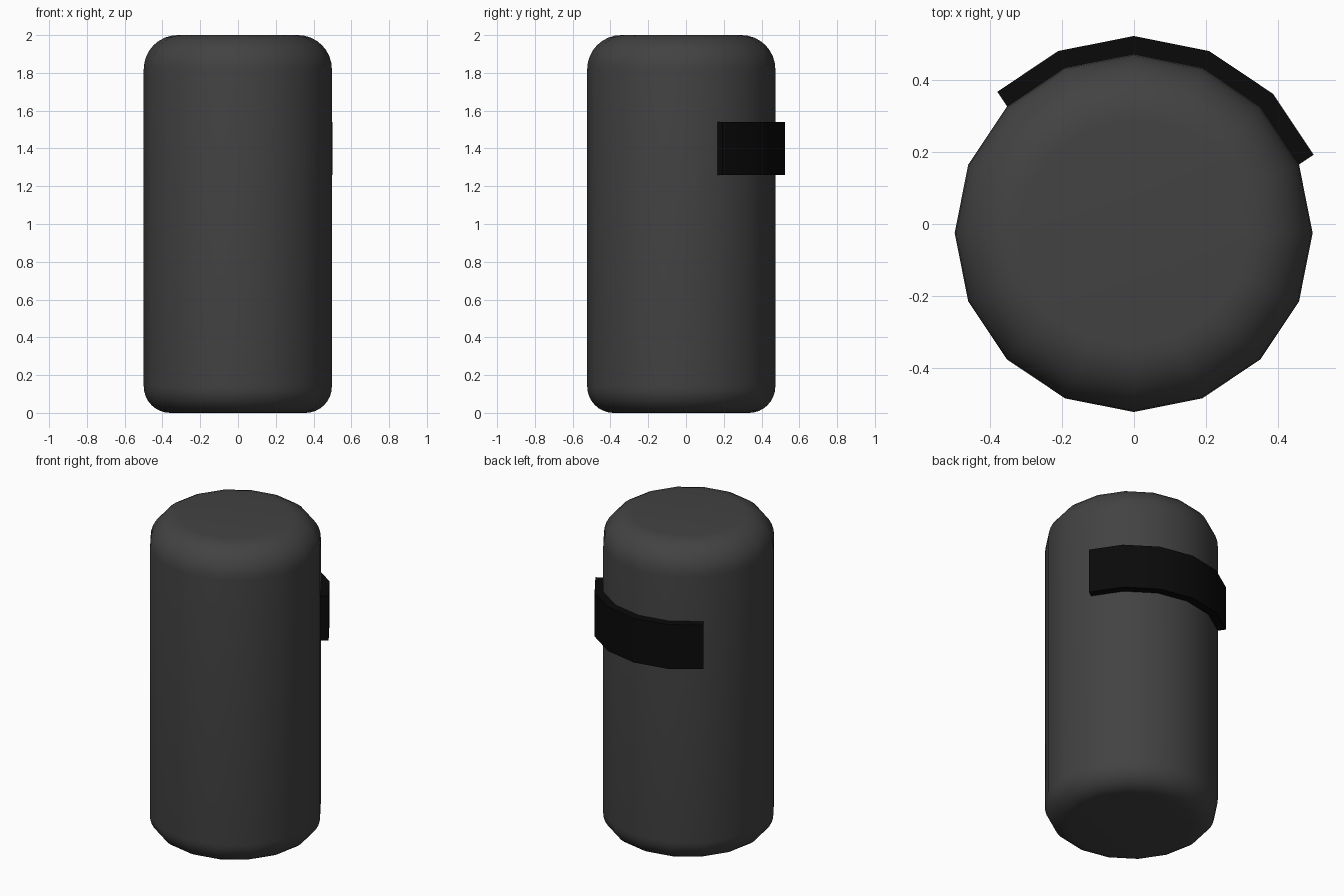
import bpy, bmesh
from math import sin, cos, pi, radians

if "Cube" in bpy.data.objects:
    bpy.data.objects.remove(bpy.data.objects["Cube"])

SIDES, R, CX, CY = 16, 0.498, -0.001, -0.025


def point(i, r, z):
    a = 2 * pi * i / SIDES
    return (CX + r * cos(a), CY + r * sin(a), z)


def finish(bm, name, grey):
    bmesh.ops.recalc_face_normals(bm, faces=bm.faces)
    me = bpy.data.meshes.new(name)
    bm.to_mesh(me)
    bm.free()
    ob = bpy.data.objects.new(name, me)
    bpy.context.collection.objects.link(ob)
    mat = bpy.data.materials.new(name + "_material")
    mat.diffuse_color = (grey, grey, grey, 1)
    mat.use_nodes = True
    mat.node_tree.nodes["Principled BSDF"].inputs["Base Color"].default_value = mat.diffuse_color
    me.materials.append(mat)
    bpy.ops.object.select_all(action='DESELECT')
    ob.select_set(True)
    bpy.context.view_layer.objects.active = ob
    bpy.ops.object.shade_smooth_by_angle(angle=radians(30))
    return ob


# Body: 16-sided cylinder with rounded bottom and top rims
STEPS, LOW, HIGH = 8, 0.14, 0.18
profile = []
for k in range(STEPS + 1):
    t = pi / 2 * k / STEPS
    profile.append((R - LOW + LOW * sin(t), LOW - LOW * cos(t)))
for k in range(STEPS + 1):
    t = pi / 2 * k / STEPS
    profile.append((R - HIGH + HIGH * cos(t), 2 - HIGH + HIGH * sin(t)))

bm = bmesh.new()
rings = [[bm.verts.new(point(i, r, z)) for i in range(SIDES)] for r, z in profile]
for a, b in zip(rings, rings[1:]):
    for i in range(SIDES):
        j = (i + 1) % SIDES
        bm.faces.new((a[i], a[j], b[j], b[i]))
bm.faces.new(rings[0][::-1])
bm.faces.new(rings[-1])
finish(bm, "body", 0.055)

# Band: five wall panels round the back, thickened outwards
T = 0.049
bm = bmesh.new()
n0, n1 = 1, 6


def outer(i, z):
    # ends are offset square to their panel, inner corners are mitred
    x, y, _ = point(i, R, z)
    half = pi / SIDES
    a = 2 * half * i
    d = T / cos(half)
    if i == n0:
        a, d = a + half, T
    elif i == n1:
        a, d = a - half, T
    return (x + d * cos(a), y + d * sin(a), z)


Z0, Z1 = 1.26, 1.54
sections = []
for i in range(n0, n1 + 1):
    co = (point(i, R, Z0), outer(i, Z0), outer(i, Z1), point(i, R, Z1))
    sections.append([bm.verts.new(c) for c in co])
for a, b in zip(sections, sections[1:]):
    for k in range(4):
        m = (k + 1) % 4
        bm.faces.new((a[k], a[m], b[m], b[k]))
bm.faces.new(sections[0])
bm.faces.new(sections[-1][::-1])
finish(bm, "back_band", 0.003)
